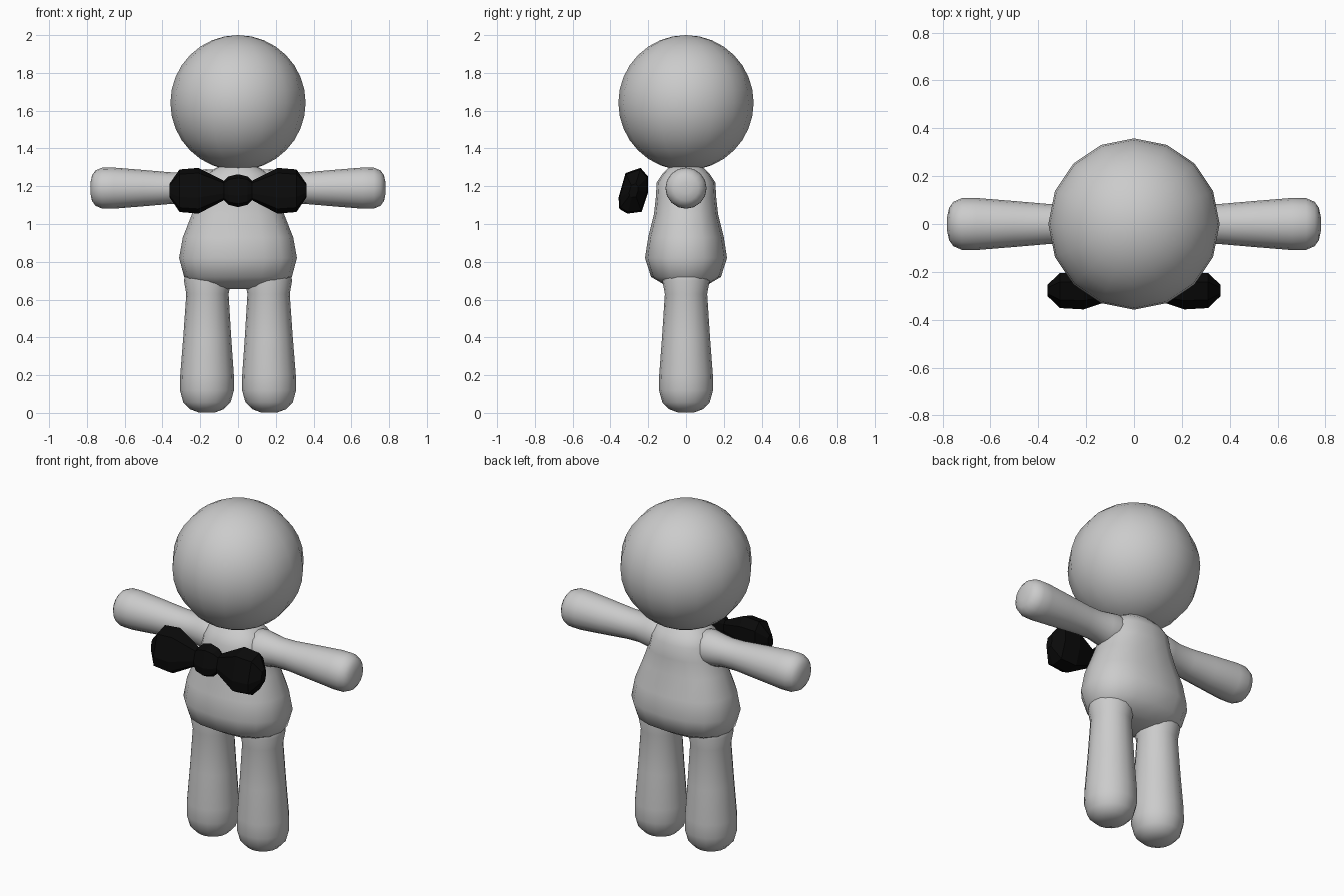
import bpy, bmesh, math
from mathutils import Vector

if "Cube" in bpy.data.objects:
    bpy.data.objects.remove(bpy.data.objects["Cube"])


def material(name, rgb):
    m = bpy.data.materials.new(name)
    m.diffuse_color = (*rgb, 1)
    m.use_nodes = True
    m.node_tree.nodes["Principled BSDF"].inputs["Base Color"].default_value = m.diffuse_color
    return m


GREY = material("light_grey", (0.6, 0.6, 0.6))
BLACK = material("black", (0.003, 0.003, 0.003))


def loft(name, rings, mat, smooth=True):
    """Skin a list of vertex rings and close both ends."""
    bm = bmesh.new()
    loops = [[bm.verts.new(p) for p in ring] for ring in rings]
    n = len(loops[0])
    for a, b in zip(loops, loops[1:]):
        for i in range(n):
            j = (i + 1) % n
            bm.faces.new((a[i], a[j], b[j], b[i]))
    bm.faces.new(loops[0])
    bm.faces.new(loops[-1])
    bmesh.ops.recalc_face_normals(bm, faces=bm.faces)
    for f in bm.faces:
        f.smooth = smooth
    me = bpy.data.meshes.new(name)
    bm.to_mesh(me)
    bm.free()
    me.materials.append(mat)
    ob = bpy.data.objects.new(name, me)
    bpy.context.collection.objects.link(ob)
    return ob


def oval(z, rx, ry, cx=0, n=16, power=1.0):
    """Horizontal ring; power below 1 squares it off."""
    pts = []
    for i in range(n):
        a = 2 * math.pi * i / n
        c, s = math.cos(a), math.sin(a)
        pts.append((cx + rx * math.copysign(abs(c) ** power, c),
                    ry * math.copysign(abs(s) ** power, s), z))
    return pts


# Head
bpy.ops.mesh.primitive_uv_sphere_add(segments=16, ring_count=16, radius=0.358,
                                     location=(0, 0, 1.642))
head = bpy.context.object
head.name = "head"
head.data.materials.append(GREY)
bpy.ops.object.shade_smooth()

# Torso with neck: (height, half width, half depth)
torso = [(0.655, 0.10, 0.05), (0.67, 0.22, 0.10), (0.72, 0.285, 0.185),
         (0.82, 0.312, 0.217), (0.93, 0.292, 0.20), (1.05, 0.245, 0.17),
         (1.14, 0.21, 0.16), (1.22, 0.19, 0.155), (1.265, 0.165, 0.125),
         (1.295, 0.12, 0.095), (1.31, 0.085, 0.08), (1.34, 0.085, 0.08)]
loft("torso", [oval(*t, power=0.85) for t in torso], GREY)

# Legs: (height, radius)
leg = [(0.003, 0.045), (0.02, 0.09), (0.055, 0.125), (0.12, 0.143), (0.20, 0.142),
       (0.40, 0.127), (0.63, 0.112), (0.70, 0.125), (0.78, 0.11)]
# Arms: (distance from the middle, radius)
arm = [(0.10, 0.095), (0.17, 0.10), (0.22, 0.092), (0.28, 0.083), (0.36, 0.084),
       (0.50, 0.096), (0.66, 0.109), (0.72, 0.108), (0.755, 0.093), (0.773, 0.068),
       (0.781, 0.03)]
# Bow wing outline (depth, height) and its scale along x
BOW = Vector((0, -0.277, 1.178))
outline = [(-0.24, 1.297), (-0.20, 1.25), (-0.20, 1.17), (-0.235, 1.065),
           (-0.31, 1.055), (-0.353, 1.08), (-0.357, 1.14), (-0.32, 1.27)]
wing = [(0.06, 0.3), (0.08, 0.45), (0.21, 1.0), (0.31, 0.93), (0.362, 0.3)]
knot = [(-0.083, 0.35), (-0.05, 0.62), (0, 0.72), (0.05, 0.62), (0.083, 0.35)]


def bow_ring(x, s):
    return [(x, BOW.y + s * (y - BOW.y), BOW.z + s * (z - BOW.z)) for y, z in outline]


for side, word in ((1, "right"), (-1, "left")):
    loft(word + "_leg", [oval(z, r, r, side * (0.165 - 0.005 * z)) for z, r in leg], GREY)
    loft(word + "_arm", [[(side * x, r * math.cos(k * math.pi / 8),
                           1.19 + r * math.sin(k * math.pi / 8)) for k in range(16)]
                         for x, r in arm], GREY)
    loft(word + "_bow_wing", [bow_ring(side * x, s) for x, s in wing], BLACK, False)

# Bow knot
loft("bow_knot", [bow_ring(x, s) for x, s in knot], BLACK, False)
